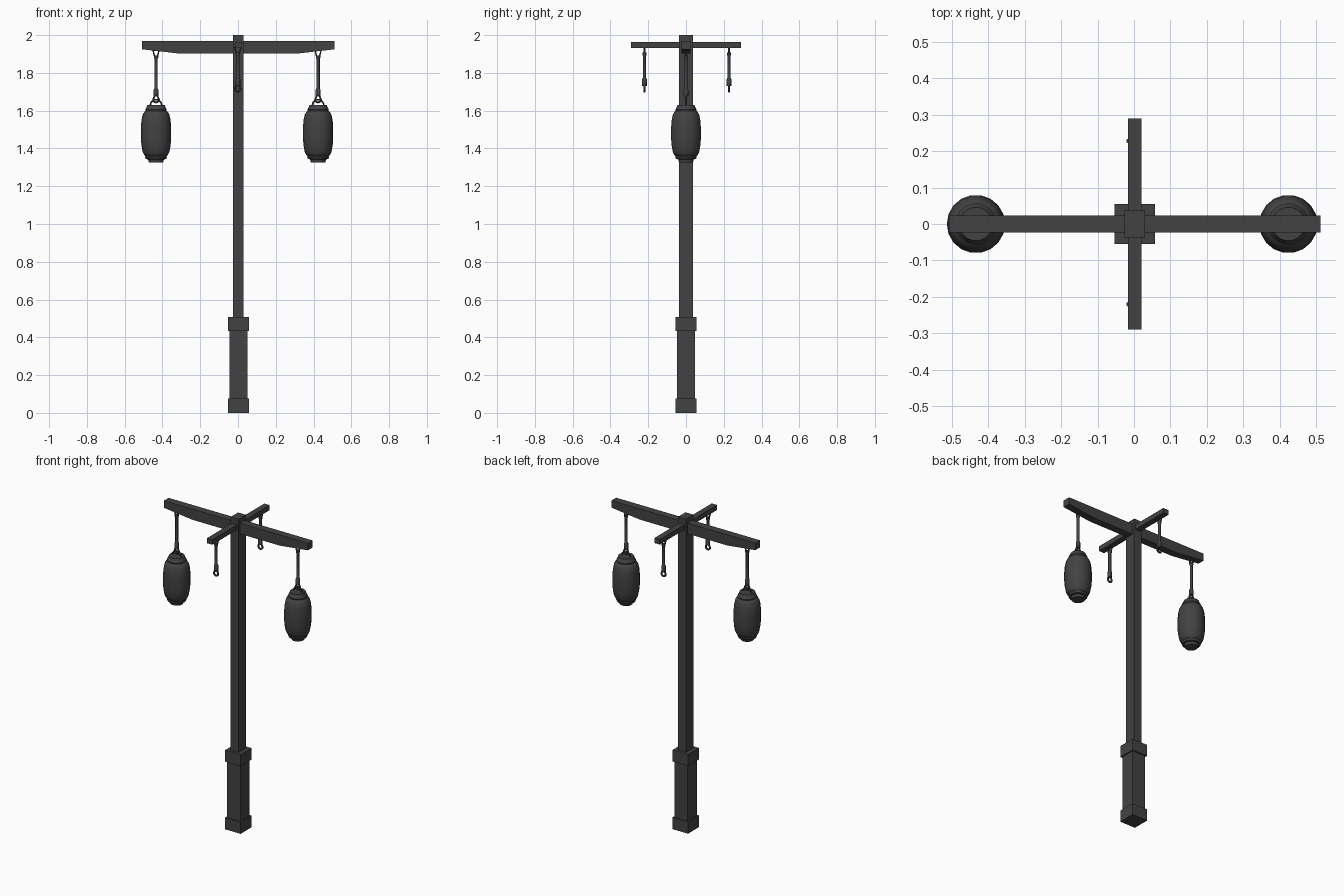
import bpy, bmesh
from math import pi, cos, sin, radians

if "Cube" in bpy.data.objects:
    bpy.data.objects.remove(bpy.data.objects["Cube"])


def link(name, bm):
    bmesh.ops.recalc_face_normals(bm, faces=bm.faces)
    me = bpy.data.meshes.new(name)
    bm.to_mesh(me)
    bm.free()
    ob = bpy.data.objects.new(name, me)
    bpy.context.collection.objects.link(ob)
    return ob


def smooth(ob, angle=35):
    bpy.ops.object.select_all(action='DESELECT')
    ob.select_set(True)
    bpy.context.view_layer.objects.active = ob
    bpy.ops.object.shade_smooth_by_angle(angle=radians(angle))


def box(name, hx, hy, z0, z1, x=0.002):
    bm = bmesh.new()
    bmesh.ops.create_cube(bm, size=1)
    for v in bm.verts:
        v.co = (x + v.co.x * 2 * hx, v.co.y * 2 * hy, z0 + (v.co.z + 0.5) * (z1 - z0))
    return link(name, bm)


def lathe(name, profile, x, y, sides):
    bm = bmesh.new()
    rings = [[bm.verts.new((x + r * cos(2 * pi * i / sides), y + r * sin(2 * pi * i / sides), z))
              for i in range(sides)] for r, z in profile]
    for a, b in zip(rings, rings[1:]):
        for i in range(sides):
            j = (i + 1) % sides
            bm.faces.new((a[i], a[j], b[j], b[i]))
    bm.faces.new(rings[0])
    bm.faces.new(rings[-1])
    ob = link(name, bm)
    smooth(ob)
    return ob


def wire(name, pts, radius, x, y, closed=False):
    # bent round bar lying in the xz plane
    cu = bpy.data.curves.new(name, 'CURVE')
    cu.dimensions = '3D'
    cu.bevel_depth = radius
    cu.bevel_resolution = 1
    cu.use_fill_caps = True
    sp = cu.splines.new('POLY')
    sp.points.add(len(pts) - 1)
    for p, (px, pz) in zip(sp.points, pts):
        p.co = (x + px, y, pz, 1)
    sp.use_cyclic_u = closed
    ob = bpy.data.objects.new(name, cu)
    bpy.context.collection.objects.link(ob)
    bpy.ops.object.select_all(action='DESELECT')
    ob.select_set(True)
    bpy.context.view_layer.objects.active = ob
    bpy.ops.object.convert(target='MESH')
    smooth(bpy.context.object, 50)


def hanger(name, x, y, top, bottom):
    # bracket loop under the beam
    wire(name + "_bracket", [(-0.016, top + 0.004), (0.016, top + 0.004),
                             (0.007, top - 0.03), (-0.007, top - 0.03)], 0.006, x, y, True)
    # rod with a long collar at the lower end
    f = bottom + 0.036
    lathe(name + "_rod", [(0.013, f), (0.013, f + 0.036), (0.009, f + 0.044),
                          (0.009, top - 0.04), (0.012, top - 0.034), (0.012, top - 0.022)], x, y, 10)
    # teardrop eye
    r = 0.015
    eye = [(r * cos(a), bottom + r + 0.006 + r * sin(a))
           for a in [pi + pi * i / 8 for i in range(9)]]
    wire(name + "_eye", eye + [(0.007, f + 0.006), (-0.007, f + 0.006)], 0.006, x, y, True)


# Post and base
box("post", 0.028, 0.038, 0.45, 2.0)
box("base_plinth", 0.055, 0.055, 0, 0.075)
box("base_sleeve", 0.047, 0.047, 0.07, 0.44)
box("base_collar", 0.055, 0.055, 0.433, 0.507)

# Main beam with raised ends underneath
outline = [(-0.508, 1.97), (-0.508, 1.925), (-0.308, 1.902), (0.312, 1.902), (0.512, 1.925), (0.512, 1.97)]
bm = bmesh.new()
face = bm.faces.new([bm.verts.new((px, -0.024, pz)) for px, pz in outline])
ext = bmesh.ops.extrude_face_region(bm, geom=[face])
bmesh.ops.translate(bm, vec=(0, 0.048, 0), verts=[g for g in ext['geom'] if isinstance(g, bmesh.types.BMVert)])
link("main_beam", bm)

# Short cross beam
box("cross_beam", 0.019, 0.29, 1.931, 1.963)

# Hanging lanterns on the main beam
shell = [(0.038, 1.326), (0.042, 1.342), (0.054, 1.344), (0.058, 1.355), (0.055, 1.359),
         (0.062, 1.364), (0.071, 1.382), (0.077, 1.415), (0.080, 1.45), (0.080, 1.51),
         (0.077, 1.55), (0.071, 1.578), (0.062, 1.594), (0.055, 1.599), (0.057, 1.606),
         (0.050, 1.618), (0.046, 1.631)]
for side, x in (("left", -0.434), ("right", 0.424)):
    hanger(side + "_hanger", x, 0, 1.915, 1.638)
    lathe(side + "_lantern", shell, x, 0, 18)
    arc = [(0.03 * cos(pi * i / 10), 1.628 + 0.03 * sin(pi * i / 10)) for i in range(11)]
    wire(side + "_lantern_handle", arc, 0.005, x, 0)

# Empty hooks on the cross beam
for side, y in (("front", -0.22), ("back", 0.228)):
    hanger(side + "_hook", -0.001, y, 1.93, 1.695)

# Dark iron colour on every part
iron = bpy.data.materials.new("dark_iron")
iron.diffuse_color = (0.055, 0.055, 0.055, 1)
iron.use_nodes = True
iron.node_tree.nodes["Principled BSDF"].inputs["Base Color"].default_value = iron.diffuse_color
for ob in bpy.data.objects:
    ob.data.materials.clear()
    ob.data.materials.append(iron)
